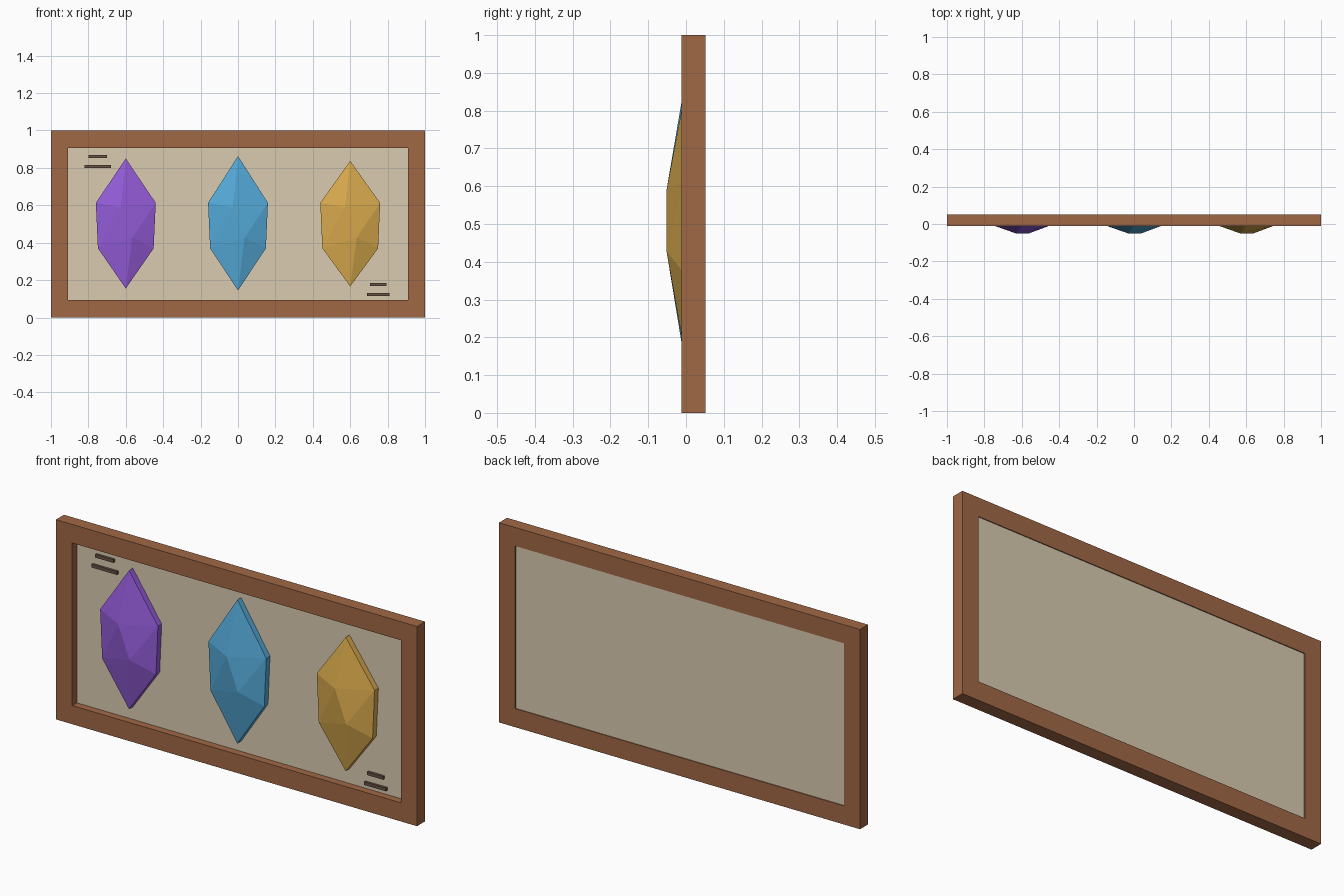
import bpy, bmesh

if "Cube" in bpy.data.objects:
    bpy.data.objects.remove(bpy.data.objects["Cube"])

FRONT, BACK = -0.012, 0.0515      # frame depth range
PANEL_F, PANEL_B = 0.025, 0.047   # panel depth range


def material(name, rgb):
    m = bpy.data.materials.new(name)
    lin = [(c / 255 / 12.92) if c < 11 else ((c / 255 + 0.055) / 1.055) ** 2.4 for c in rgb]
    m.diffuse_color = (*lin, 1)
    m.use_nodes = True
    m.node_tree.nodes["Principled BSDF"].inputs["Base Color"].default_value = m.diffuse_color
    return m


def finish(name, bm, mat):
    bmesh.ops.recalc_face_normals(bm, faces=bm.faces[:])
    me = bpy.data.meshes.new(name)
    bm.to_mesh(me)
    bm.free()
    ob = bpy.data.objects.new(name, me)
    bpy.context.collection.objects.link(ob)
    me.materials.append(mat)
    return ob


def box(name, x0, x1, y0, y1, z0, z1, mat):
    bm = bmesh.new()
    bmesh.ops.create_cube(bm, size=1)
    for v in bm.verts:
        v.co.x = x1 if v.co.x > 0 else x0
        v.co.y = y1 if v.co.y > 0 else y0
        v.co.z = z1 if v.co.z > 0 else z0
    return finish(name, bm, mat)


wood = material("wood", (160, 104, 69))
cloth = material("cloth", (218, 203, 177))
ink = material("ink", (104, 82, 70))

# Frame: rectangular section swept round the four corners
bm = bmesh.new()
rings = []
for sx, sz in ((-1, -1), (1, -1), (1, 1), (-1, 1)):
    ring = [bm.verts.new((sx * w, y, 0.5 + sz * h))
            for w, h, y in ((1, 0.5, FRONT), (1, 0.5, BACK),
                            (0.91, 0.407, BACK), (0.91, 0.407, FRONT))]
    rings.append(ring)
for i in range(4):
    a, b = rings[i], rings[(i + 1) % 4]
    for j in range(4):
        k = (j + 1) % 4
        bm.faces.new((a[j], a[k], b[k], b[j]))
finish("frame", bm, wood)

# Recessed panel
box("back_panel", -0.91, 0.91, PANEL_F, PANEL_B, 0.093, 0.907, cloth)


# Faceted crystal: straight-sided hexagon with a two-point crown
def crystal(name, x, top, bottom, mat):
    outline = [(0, top), (0.16, 0.613), (0.149, 0.37), (0, bottom), (-0.149, 0.37), (-0.16, 0.613)]
    bm = bmesh.new()
    rim = [bm.verts.new((x + u, -0.005, z)) for u, z in outline]
    base = [bm.verts.new((x + u, PANEL_F + 0.002, z)) for u, z in outline]
    t, ur, lr, b, ll, ul = rim
    p = bm.verts.new((x - 0.028, -0.0515, 0.59))
    q = bm.verts.new((x + 0.035, -0.0515, 0.428))
    for f in ((t, ul, p), (t, p, ur), (p, q, ur), (q, lr, ur),
              (q, b, lr), (ll, b, q), (ul, ll, p), (p, ll, q)):
        bm.faces.new(f)
    for i in range(6):
        j = (i + 1) % 6
        bm.faces.new((rim[i], rim[j], base[j], base[i]))
    bm.faces.new(base)
    finish(name, bm, mat)


crystal("purple_crystal", -0.6, 0.85, 0.155, material("purple", (148, 92, 217)))
crystal("blue_crystal", 0.0, 0.863, 0.144, material("blue", (84, 170, 217)))
crystal("gold_crystal", 0.6, 0.837, 0.166, material("gold", (217, 170, 77)))

# Small label bars in two corners
for i, (x, w, z) in enumerate(((-0.75, 0.10, 0.862), (-0.75, 0.14, 0.807),
                               (0.75, 0.088, 0.176), (0.75, 0.12, 0.122))):
    box(f"label_bar_{i + 1}", x - w / 2, x + w / 2, 0.013, PANEL_F + 0.002, z - 0.008, z + 0.008, ink)
